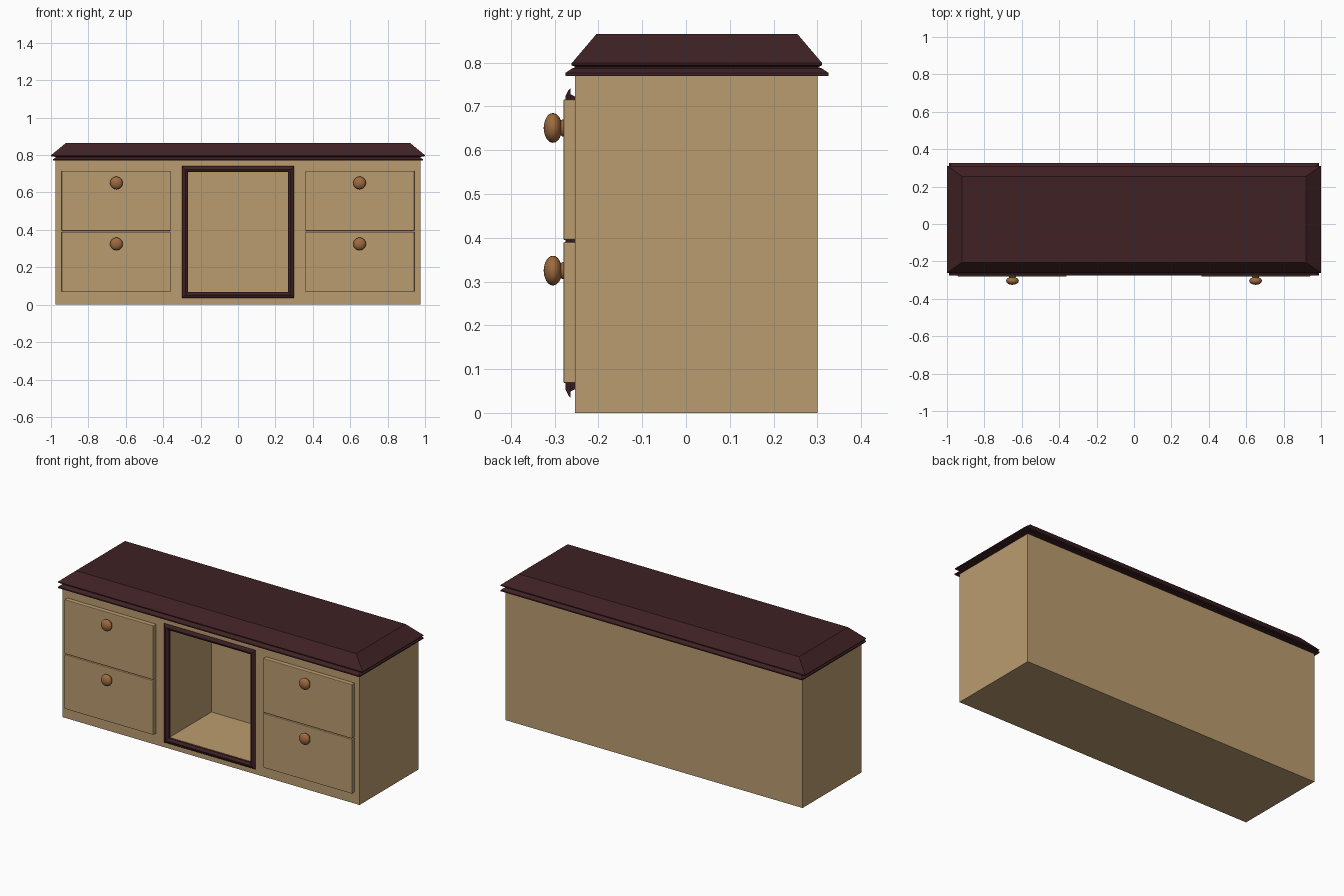
import bpy, bmesh, math

if "Cube" in bpy.data.objects:
    bpy.data.objects.remove(bpy.data.objects["Cube"])


def material(name, rgb):
    m = bpy.data.materials.new(name)
    m.diffuse_color = (*rgb, 1)
    m.use_nodes = True
    m.node_tree.nodes["Principled BSDF"].inputs["Base Color"].default_value = m.diffuse_color
    return m


TAN = material("tan_wood", (0.50, 0.335, 0.16))
DARK = material("dark_mahogany", (0.050, 0.0155, 0.0175))
BROWN = material("knob_brown", (0.34, 0.145, 0.05))


def finish(bm, name, mat, bevel=0):
    bmesh.ops.recalc_face_normals(bm, faces=bm.faces)
    me = bpy.data.meshes.new(name)
    bm.to_mesh(me)
    bm.free()
    me.materials.append(mat)
    ob = bpy.data.objects.new(name, me)
    bpy.context.collection.objects.link(ob)
    if bevel:
        b = ob.modifiers.new("bevel", 'BEVEL')
        b.width = bevel
        b.segments = 2
    return ob


def loft(name, rings, mat, closed=False, bevel=0):
    """Join successive rings; cap the ends, or join last to first."""
    bm = bmesh.new()
    vs = [[bm.verts.new(p) for p in r] for r in rings]
    n = len(vs[0])
    for a, b in zip(vs, vs[1:] + vs[:1] if closed else vs[1:]):
        for i in range(n):
            j = (i + 1) % n
            bm.faces.new((a[i], a[j], b[j], b[i]))
    if not closed:
        bm.faces.new(vs[0])
        bm.faces.new(vs[-1])
    return finish(bm, name, mat, bevel)


def rect_xz(x0, x1, z0, z1, y):
    return [(x0, y, z0), (x1, y, z0), (x1, y, z1), (x0, y, z1)]


def rect_xy(hx, y0, y1, z):
    return [(-hx, y0, z), (hx, y0, z), (hx, y1, z), (-hx, y1, z)]


# Cabinet body with the central open compartment
loft("cabinet_body", [
    rect_xz(-0.975, 0.975, 0, 0.772, 0.30),
    rect_xz(-0.975, 0.975, 0, 0.772, -0.253),
    rect_xz(-0.272, 0.272, 0.068, 0.71, -0.253),
    rect_xz(-0.272, 0.272, 0.068, 0.71, 0.14)], TAN)

# Moulded counter top: lip, groove, sloped edge
loft("counter_top", [rect_xy(hx, 0.025 - hy, 0.025 + hy, z) for hx, hy, z in (
    (0.99, 0.30, 0.770), (0.99, 0.30, 0.777), (0.975, 0.285, 0.787),
    (0.975, 0.277, 0.790), (0.998, 0.286, 0.794), (1.0, 0.286, 0.799),
    (0.92, 0.23, 0.865))], DARK)

# Moulded frame around the compartment (inset from outer edge, y)
loft("opening_frame", [rect_xz(-0.30 + d, 0.30 - d, 0.035 + d, 0.742 - d, y)
     for d, y in ((0, -0.264), (0.004, -0.268), (0.018, -0.275), (0.026, -0.272),
                  (0.032, -0.266), (0.032, -0.252), (0.02, -0.252), (0.014, -0.264))],
     DARK, closed=True)

# Drawers and turned knobs
KNOB = [(0.020, -0.278), (0.019, -0.283), (0.016, -0.287)]
for k in range(1, 12):
    t = math.pi * k / 12
    r = 0.034 * math.sin(t)
    if k > 1:
        KNOB.append((r, -0.304 + 0.021 * math.cos(t)))
KNOB.append((0.002, -0.325))
for side, s in (("left", -1), ("right", 1)):
    for level, z0, z1, kz in (("lower", 0.068, 0.390, 0.325), ("upper", 0.395, 0.716, 0.651)):
        xa, xb = sorted((s * 0.36, s * 0.943))
        loft(f"{side}_{level}_drawer", [rect_xz(xa, xb, z0, z1, -0.252),
             rect_xz(xa, xb, z0, z1, -0.28)], TAN, bevel=0.003)
        rings = [[(s * 0.65 + r * math.cos(a), y, kz + r * math.sin(a))
                  for a in (2 * math.pi * i / 24 for i in range(24))] for r, y in KNOB]
        knob = loft(f"{side}_{level}_knob", rings, BROWN)
        bpy.ops.object.select_all(action='DESELECT')
        knob.select_set(True)
        bpy.context.view_layer.objects.active = knob
        bpy.ops.object.shade_smooth_by_angle(angle=math.radians(50))
